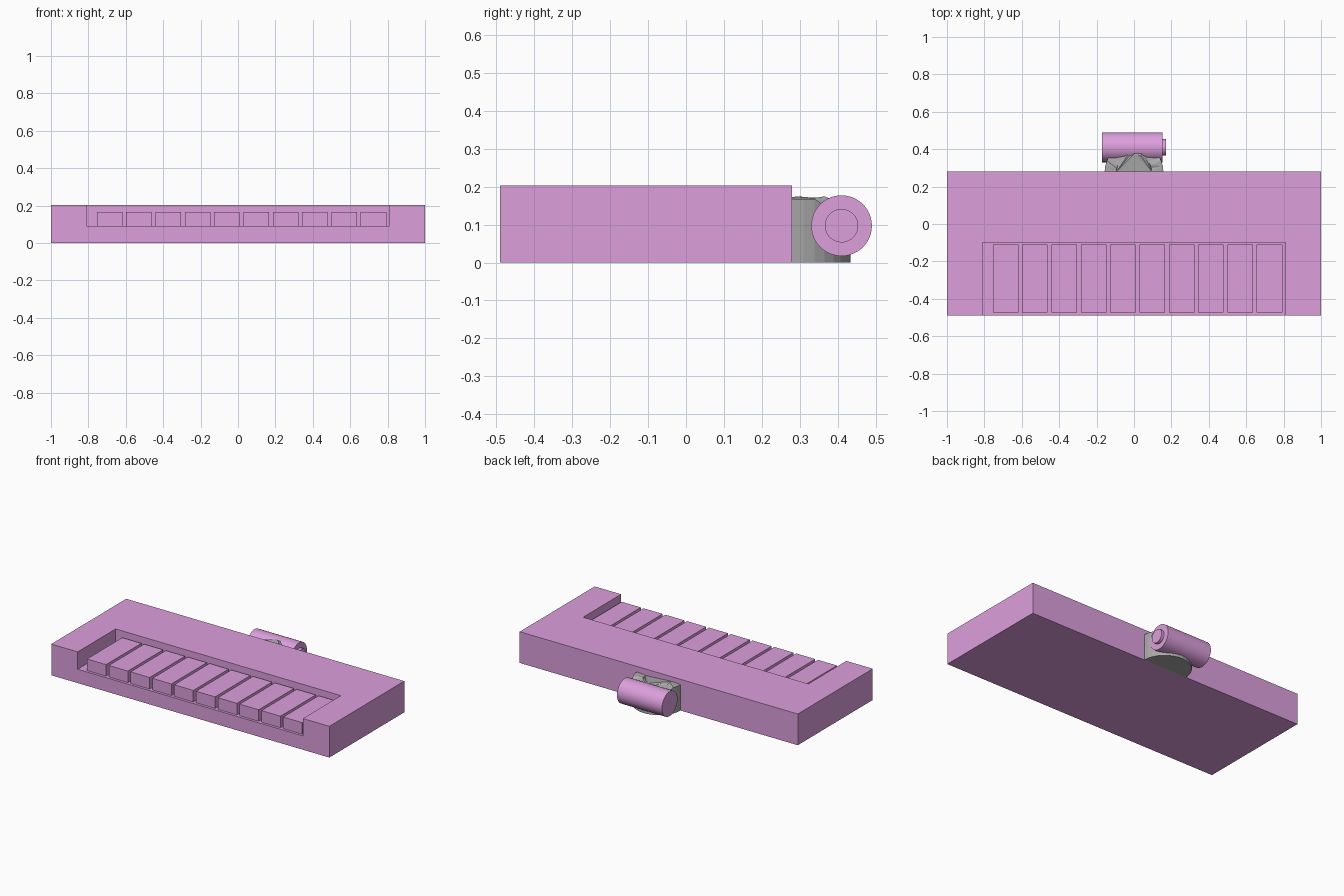
import bpy, bmesh, math, random
from mathutils import Matrix

old = bpy.data.objects.get("Cube")
if old:
    bpy.data.objects.remove(old, do_unlink=True)


def material(name, rgb):
    m = bpy.data.materials.new(name)
    m.use_nodes = True
    m.diffuse_color = (*rgb, 1)
    m.node_tree.nodes["Principled BSDF"].inputs["Base Color"].default_value = (*rgb, 1)
    return m


orchid = material("orchid pink", (0.72, 0.35, 0.72))
grey = material("hinge grey", (0.40, 0.40, 0.40))


def finish(bm, name, mat, smooth=False):
    bmesh.ops.recalc_face_normals(bm, faces=bm.faces)
    mesh = bpy.data.meshes.new(name)
    bm.to_mesh(mesh)
    bm.free()
    obj = bpy.data.objects.new(name, mesh)
    bpy.context.collection.objects.link(obj)
    mesh.materials.append(mat)
    if smooth:
        bpy.ops.object.select_all(action='DESELECT')
        obj.select_set(True)
        bpy.context.view_layer.objects.active = obj
        bpy.ops.object.shade_smooth_by_angle(angle=math.radians(30))
    return obj


def prism(name, outline, z0, z1, mat):
    """Extrude an xy outline from z0 up to z1."""
    bm = bmesh.new()
    face = bm.faces.new([bm.verts.new((x, y, z0)) for x, y in outline])
    top = bmesh.ops.extrude_face_region(bm, geom=[face])["geom"]
    for v in top:
        if isinstance(v, bmesh.types.BMVert):
            v.co.z = z1
    return finish(bm, name, mat)


def box(name, x0, x1, y0, y1, z0, z1, mat):
    return prism(name, [(x0, y0), (x1, y0), (x1, y1), (x0, y1)], z0, z1, mat)


def barrel(name, x0, x1, y, z, radius, mat):
    bm = bmesh.new()
    place = Matrix.Translation(((x0 + x1) / 2, y, z)) @ Matrix.Rotation(math.pi / 2, 4, 'Y')
    bmesh.ops.create_cone(bm, cap_ends=True, segments=48, radius1=radius,
                          radius2=radius, depth=x1 - x0, matrix=place)
    return finish(bm, name, mat, smooth=True)


# Body: a slab with a tray cut into its front, as one closed solid
FRONT, BACK, TRAY, FLOOR, TOP = -0.49, 0.28, -0.10, 0.09, 0.203
bm = bmesh.new()
side = [(-1, 0), (1, 0), (1, TOP), (0.81, TOP), (0.81, FLOOR),
        (-0.81, FLOOR), (-0.81, TOP), (-1, TOP)]


def profile(y, points):
    return [bm.verts.new((x, y, z)) for x, z in points]


front, tray = profile(FRONT, side), profile(TRAY, side)
rear = profile(BACK, [side[i] for i in (0, 1, 2, 7)])
bm.faces.new(front)
bm.faces.new(rear)
bm.faces.new(tray[3:7])
for i in range(len(side)):
    j = (i + 1) % len(side)
    bm.faces.new((front[i], front[j], tray[j], tray[i]))
bm.faces.new((tray[0], tray[1], rear[1], rear[0]))
bm.faces.new((tray[1], tray[2], rear[2], rear[1]))
bm.faces.new((tray[2], tray[3], tray[6], tray[7], rear[3], rear[2]))
bm.faces.new((tray[7], tray[0], rear[0], rear[3]))
finish(bm, "body", orchid)

# Row of ten keys in the tray
for i in range(10):
    x = -0.755 + 0.1568 * i
    box(f"key_{i + 1}", x, x + 0.137, -0.473, -0.11, FLOOR, 0.165, orchid)

# Half-round hinge bracket with a slightly crumpled top
random.seed(4)
bm = bmesh.new()
arc = [(0.157 * math.cos(a), BACK + 0.153 * math.sin(a))
       for a in (math.pi * k / 16 for k in range(17))]
low = [bm.verts.new((x, y, 0)) for x, y in arc]
high = [bm.verts.new((x, y, 0.168 if y < 0.35 else 0.15)) for x, y in arc]
inner = [bm.verts.new((x * 0.6, BACK + (y - BACK) * 0.6, 0.168 + random.uniform(-0.012, 0.008)))
         for x, y in arc]
bm.faces.new(low)
bm.faces.new((low[0], low[-1], high[-1], inner[-1], inner[0], high[0]))
bm.faces.new(inner)
for i in range(16):
    bm.faces.new((low[i], low[i + 1], high[i + 1], high[i]))
    bm.faces.new((high[i], high[i + 1], inner[i + 1], inner[i]))
bmesh.ops.triangulate(bm, faces=bm.faces)
finish(bm, "hinge_bracket", grey)

# Hinge roller and its end knob on the left
barrel("hinge_roller", -0.17, 0.153, 0.41, 0.097, 0.08, orchid)
barrel("roller_knob", 0.15, 0.172, 0.41, 0.097, 0.044, orchid)
